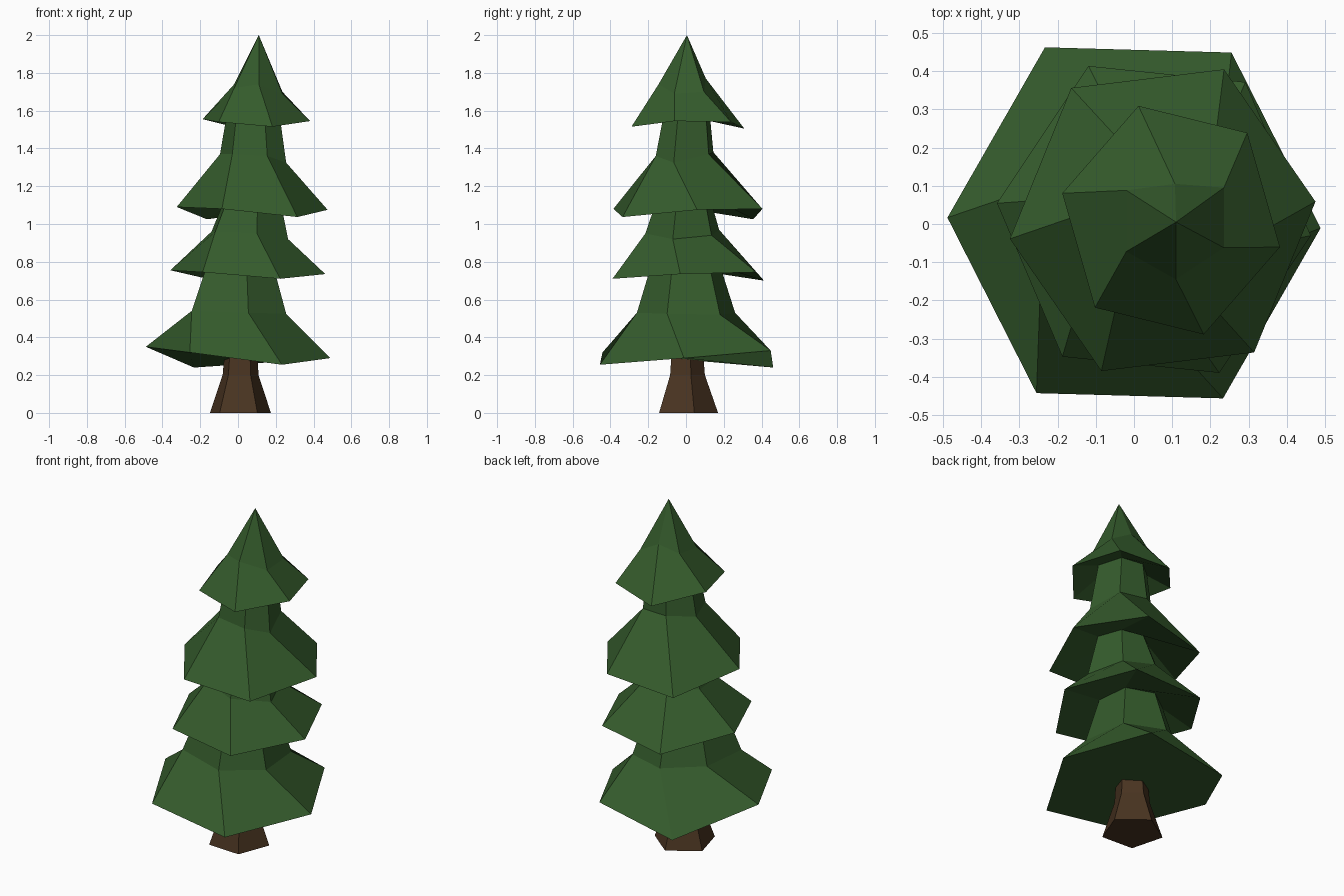
import bpy, bmesh, math

if "Cube" in bpy.data.objects:
    bpy.data.objects.remove(bpy.data.objects["Cube"])


def material(name, rgb):
    m = bpy.data.materials.new(name)
    m.diffuse_color = (*rgb, 1)
    m.use_nodes = True
    m.node_tree.nodes["Principled BSDF"].inputs["Base Color"].default_value = m.diffuse_color
    return m


def ring(n, centre, radius, start, heights, stretch=1.0):
    """One n-sided loop of points; heights run counter-clockwise from the start angle."""
    pts = []
    for k in range(n):
        a = math.radians(start + 360 * k / n)
        pts.append((centre[0] + radius * math.cos(a),
                    centre[1] + radius * stretch * math.sin(a),
                    heights[k]))
    return pts


def loft(name, rings, mat, apex=None):
    """Flat-faced solid through matching rings, closed on top by a cap or a point."""
    bm = bmesh.new()
    loops = [[bm.verts.new(p) for p in r] for r in rings]
    n = len(loops[0])
    for lo, hi in zip(loops, loops[1:]):
        for k in range(n):
            j = (k + 1) % n
            bm.faces.new((lo[k], lo[j], hi[j], hi[k]))
    bm.faces.new(loops[0][::-1])
    if apex:
        tip = bm.verts.new(apex)
        for k in range(n):
            bm.faces.new((loops[-1][k], loops[-1][(k + 1) % n], tip))
    else:
        bm.faces.new(loops[-1])
    me = bpy.data.meshes.new(name)
    bm.to_mesh(me)
    bm.free()
    me.materials.append(mat)
    ob = bpy.data.objects.new(name, me)
    bpy.context.collection.objects.link(ob)
    return ob


green = material("pine green", (0.035, 0.105, 0.025))
brown = material("bark brown", (0.067, 0.034, 0.015))

# Trunk: five sides, flared at the foot
loft("trunk", [ring(5, (0.01, 0), 0.17, 15, [0] * 5),
               ring(5, (0.012, 0), 0.10, 15, [0.2] * 5),
               ring(5, (0.015, 0), 0.088, 15, [0.36] * 5)], brown)

# Foliage: one continuous skin; each tier has a drooping uneven rim, an irregular
# shoulder and a narrow neck that runs up into the hollow of the tier above
# rim (start angle, centre, radius, heights), shoulder points, neck (centre, scale, height)
tiers = [
    ((-1.5, (0, 0.003), 0.488, (0.29, 0.33, 0.24, 0.35, 0.32, 0.255)),
     ((0.255, -0.1, 0.525), (0.225, 0.18, 0.52), (-0.01, 0.26, 0.53),
      (-0.215, 0.11, 0.54), (-0.245, -0.17, 0.54), (0.055, -0.26, 0.53)),
     ((0.015, 0), 0.69, 0.79)),
    ((-5.5, (0.052, 0.012), 0.412, (0.735, 0.745, 0.70, 0.755, 0.745, 0.71)),
     ((0.265, -0.07, 0.92), (0.19, 0.135, 0.94), (0.0, 0.175, 0.97),
      (-0.14, 0.07, 0.96), (-0.12, -0.12, 0.96), (0.1, -0.215, 0.95)),
     ((0.07, 0), 0.68, 1.16)),
    ((6.5, (0.075, 0.01), 0.402, (1.075, 1.08, 1.025, 1.09, 1.08, 1.037)),
     ((0.255, -0.065, 1.325), (0.2, 0.12, 1.37), (0.03, 0.145, 1.38),
      (-0.095, 0.04, 1.37), (-0.03, -0.14, 1.37), (0.155, -0.16, 1.36)),
     ((0.085, 0.003), 0.78, 1.60)),
    ((-13, (0.097, 0.01), 0.292, (1.545, 1.54, 1.505, 1.555, 1.54, 1.515)),
     ((0.235, -0.062, 1.69), (0.235, 0.095, 1.70), (0.107, 0.105, 1.77),
      (-0.02, 0.088, 1.74), (-0.02, -0.072, 1.72), (0.11, -0.145, 1.74)),
     None),
]
rings = []
for (start, centre, radius, heights), shoulder, neck in tiers:
    rings += [ring(6, centre, radius, start, heights, 1.07), shoulder]
    if neck:
        (cx, cy), s, z = neck
        mx = sum(p[0] for p in shoulder) / 6
        my = sum(p[1] for p in shoulder) / 6
        rings.append([(cx + (p[0] - mx) * s, cy + (p[1] - my) * s, z) for p in shoulder])
loft("foliage", rings, green, apex=(0.11, 0.005, 2.0))
